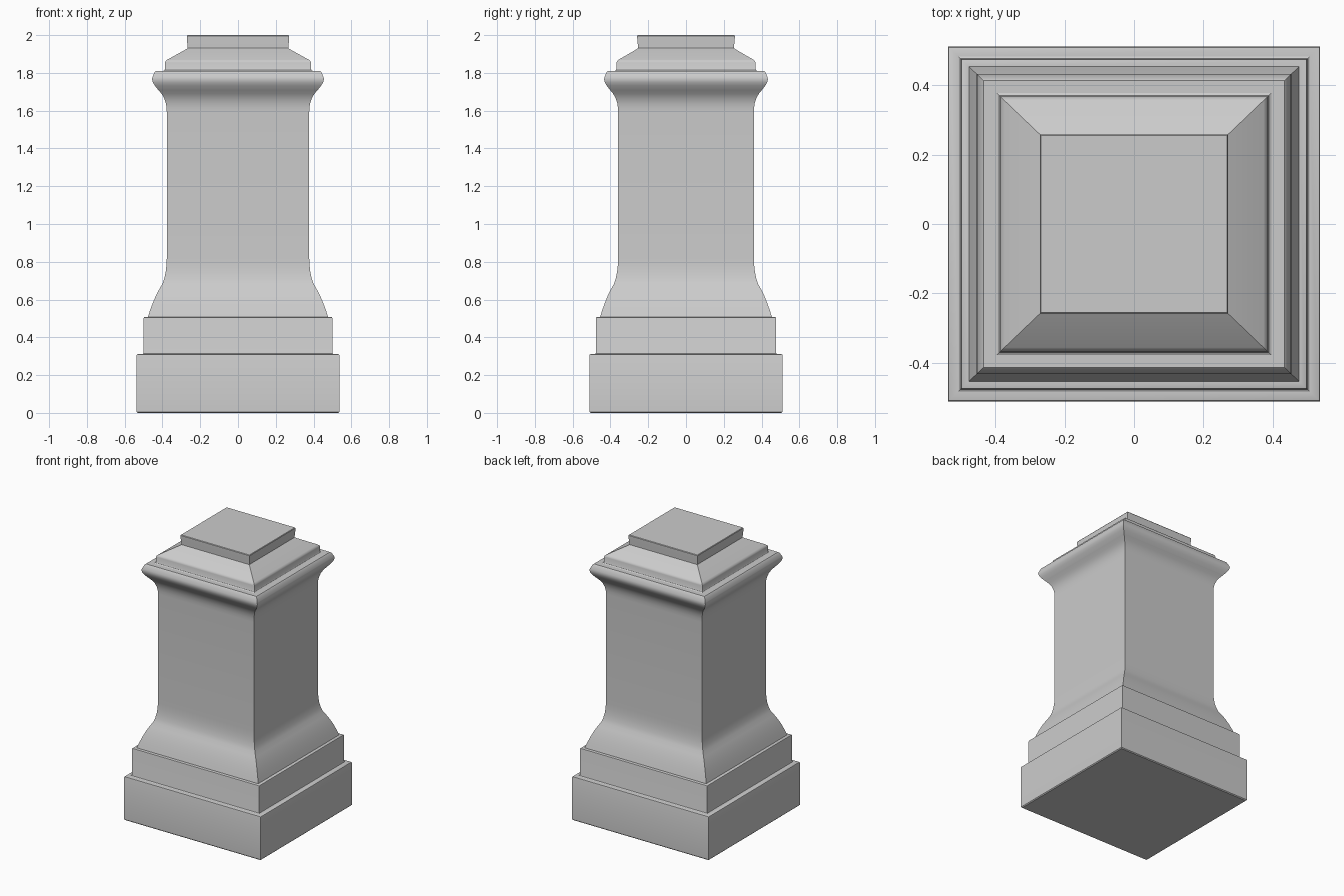
import bpy, bmesh, math

DEPTH = 0.953  # the pedestal is slightly shallower than wide


def loft(name, profile, cap_bottom=False, cap_top=False):
    """Stack rectangular rings given as (half width, height)."""
    bm = bmesh.new()
    rings = []
    for w, z in profile:
        rings.append([bm.verts.new((sx * w, sy * w * DEPTH, z))
                      for sx, sy in ((-1, -1), (1, -1), (1, 1), (-1, 1))])
    for a, b in zip(rings, rings[1:]):
        for i in range(4):
            j = (i + 1) % 4
            bm.faces.new((a[i], a[j], b[j], b[i]))
    if cap_bottom:
        bm.faces.new(rings[0][::-1])
    if cap_top:
        bm.faces.new(rings[-1])
    me = bpy.data.meshes.new(name)
    bm.to_mesh(me)
    bm.free()
    ob = bpy.data.objects.new(name, me)
    bpy.context.collection.objects.link(ob)
    bpy.ops.object.select_all(action='DESELECT')
    ob.select_set(True)
    bpy.context.view_layer.objects.active = ob
    bpy.ops.object.shade_smooth_by_angle(angle=math.radians(32))
    return ob


# Bottom block with eased edges
loft("plinth", [(.531, 0), (.537, .006), (.537, .304), (.535, .309),
                (.530, .311), (.507, .311)], cap_bottom=True)

# Narrower block above it
loft("base_step", [(.507, .311), (.502, .314), (.500, .320), (.500, .501),
                   (.498, .506), (.493, .508), (.477, .508)])

# Flared foot, straight shaft and the cove under the capital
loft("shaft", [(.477, .508), (.465, .545), (.450, .585), (.434, .622),
               (.416, .656), (.400, .683), (.390, .712), (.383, .745),
               (.379, .780), (.377, .820), (.377, 1.590), (.378, 1.615),
               (.382, 1.640), (.391, 1.667), (.405, 1.690), (.424, 1.712)])

# Rounded capital moulding
loft("capital", [(.424, 1.712), (.440, 1.732), (.451, 1.750), (.455, 1.765),
                 (.453, 1.778), (.446, 1.793), (.441, 1.804), (.434, 1.810),
                 (.397, 1.810)])

# Sloped roof and flat top block
loft("cap", [(.397, 1.810), (.390, 1.814), (.386, 1.822), (.386, 1.855),
             (.383, 1.863), (.374, 1.870), (.275, 1.925), (.267, 1.931),
             (.267, 1.940), (.271, 1.985), (.271, 1.996), (.268, 2.0)],
     cap_top=True)
